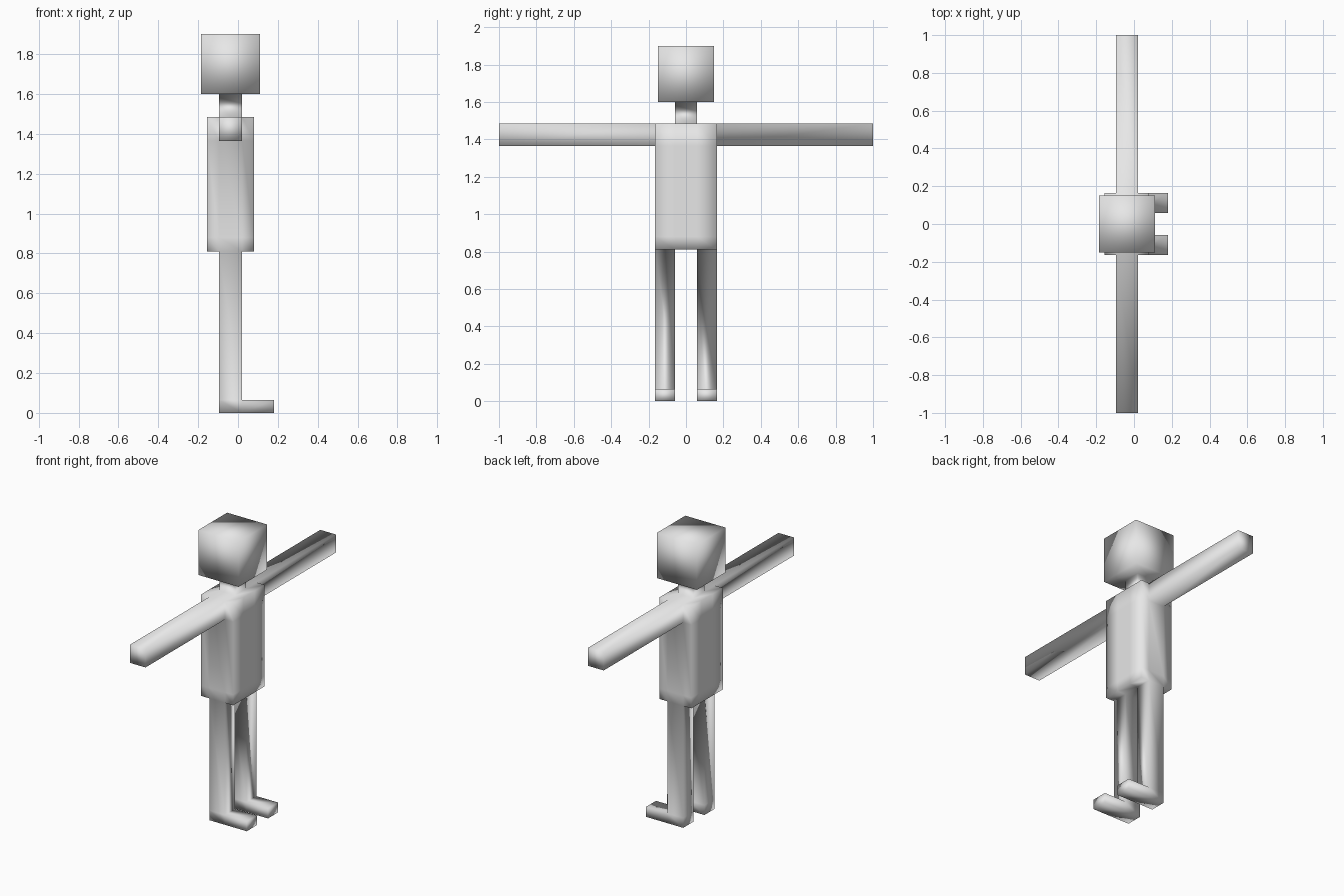
import bpy, bmesh
from mathutils import Vector, Matrix

if "Cube" in bpy.data.objects:
    bpy.data.objects.remove(bpy.data.objects["Cube"])

bm = bmesh.new()


def find_face(center, normal):
    """Face with the given facing that lies nearest to a point."""
    bm.normal_update()
    faces = [f for f in bm.faces if f.normal.dot(Vector(normal)) > 0.9]
    return min(faces, key=lambda f: (f.calc_center_median() - Vector(center)).length)


def extrude(face, axis, value):
    """Pull a face out until it reaches a coordinate on one axis."""
    new = bmesh.ops.extrude_discrete_faces(bm, faces=[face])["faces"][0]
    for v in new.verts:
        v.co[axis] = value
    return new


# Torso block
lo, hi = Vector((-0.155, -0.165, 0.81)), Vector((0.08, 0.165, 1.485))
bmesh.ops.create_cube(bm, size=1, matrix=Matrix.Translation((lo + hi) / 2)
                      @ Matrix.Diagonal((*(hi - lo), 1)))

# Cuts that outline the neck, arm and leg openings
for axis, cuts in enumerate([(-0.095, 0.02), (-0.058, 0.058), (0.88, 1.365)]):
    for c in cuts:
        point, normal = Vector(), Vector()
        point[axis], normal[axis] = c, 1
        bmesh.ops.bisect_plane(bm, geom=bm.verts[:] + bm.edges[:] + bm.faces[:],
                               plane_co=point, plane_no=normal)

# Neck and head
neck_top = extrude(find_face((-0.037, 0, 1.485), (0, 0, 1)), 2, 1.6)
head_base = extrude(neck_top, 2, 1.6)
for v in head_base.verts:
    v.co.x = -0.185 if v.co.x < -0.037 else 0.11
    v.co.y = -0.15 if v.co.y < 0 else 0.15
extrude(head_base, 2, 1.9)

for side in (-1, 1):
    # Arm
    extrude(find_face((-0.037, side * 0.165, 1.425), (0, side, 0)), 1, side)
    # Leg down to the ankle, then the heel
    ankle = extrude(find_face((-0.037, side * 0.11, 0.81), (0, 0, -1)), 2, 0.065)
    extrude(ankle, 2, 0)
    # Foot
    extrude(find_face((0.02, side * 0.11, 0.03), (1, 0, 0)), 0, 0.18)

bmesh.ops.recalc_face_normals(bm, faces=bm.faces[:])
for f in bm.faces:
    f.smooth = True

mesh = bpy.data.meshes.new("body")
bm.to_mesh(mesh)
bm.free()
grey = bpy.data.materials.new("light grey")
grey.diffuse_color = (0.8, 0.8, 0.8, 1)
grey.use_nodes = True
grey.node_tree.nodes["Principled BSDF"].inputs["Base Color"].default_value = grey.diffuse_color
mesh.materials.append(grey)
bpy.context.collection.objects.link(bpy.data.objects.new("body", mesh))
